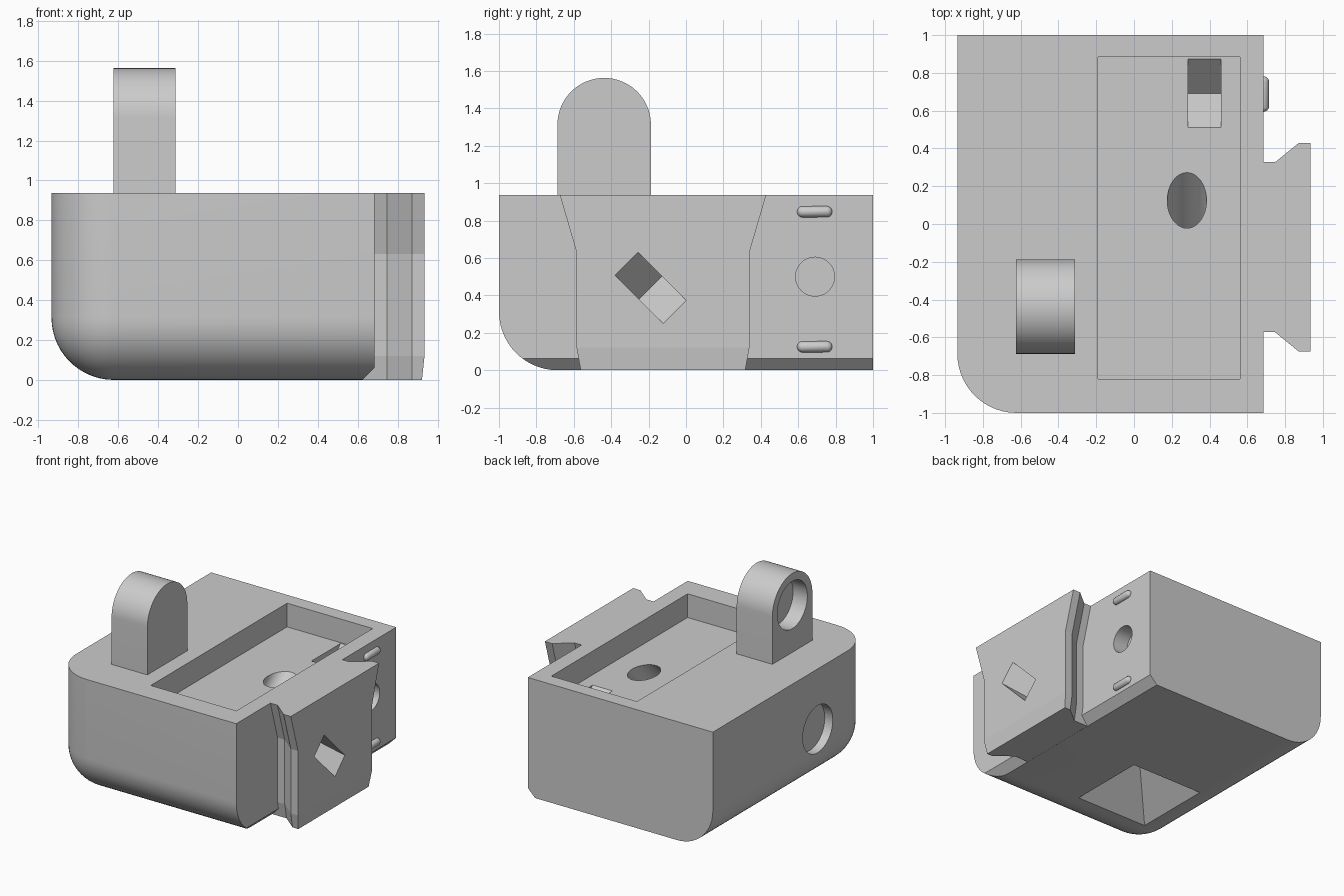
import bpy, bmesh
from math import pi, sin, cos, radians
from mathutils import Matrix, Vector

if "Cube" in bpy.data.objects:
    bpy.data.objects.remove(bpy.data.objects["Cube"], do_unlink=True)

grey = bpy.data.materials.new("plain_grey")
grey.use_nodes = True
grey.diffuse_color = (0.6, 0.6, 0.6, 1)
grey.node_tree.nodes["Principled BSDF"].inputs["Base Color"].default_value = (0.6, 0.6, 0.6, 1)


def to_object(name, bm):
    bmesh.ops.recalc_face_normals(bm, faces=bm.faces)
    mesh = bpy.data.meshes.new(name)
    bm.to_mesh(mesh)
    bm.free()
    mesh.materials.append(grey)
    obj = bpy.data.objects.new(name, mesh)
    bpy.context.collection.objects.link(obj)
    return obj


def box_mesh(lo, hi):
    lo, hi = Vector(lo), Vector(hi)
    bm = bmesh.new()
    bmesh.ops.create_cube(bm, size=1, matrix=Matrix.Translation((lo + hi) / 2) @ Matrix.Diagonal((*(hi - lo), 1)))
    return bm


def cylinder(name, matrix, radius, depth, top=None):
    bm = bmesh.new()
    bmesh.ops.create_cone(bm, cap_ends=True, segments=48, radius1=radius,
                          radius2=radius if top is None else top, depth=depth, matrix=matrix)
    return to_object(name, bm)


def loft(name, rings):
    bm = bmesh.new()
    loops = [[bm.verts.new(p) for p in ring] for ring in rings]
    n = len(loops[0])
    for a, b in zip(loops, loops[1:]):
        for i in range(n):
            bm.faces.new((a[i], a[(i + 1) % n], b[(i + 1) % n], b[i]))
    bm.faces.new(loops[0])
    bm.faces.new(loops[-1])
    return to_object(name, bm)


def cut(obj, *cutters):
    bpy.context.view_layer.objects.active = obj
    for c in cutters:
        mod = obj.modifiers.new("cut", "BOOLEAN")
        mod.operation, mod.solver, mod.object = "DIFFERENCE", "EXACT", c
        bpy.ops.object.modifier_apply(modifier=mod.name)
        bpy.data.objects.remove(c, do_unlink=True)


def smooth(obj):
    obj.data.shade_smooth()
    obj.data.set_sharp_from_angle(angle=radians(25))


def side_hole(x, y, z, radius, depth):
    # straight round hole along x, centred on the wall it pierces
    return cylinder("hole_cutter", Matrix.Translation((x, y, z)) @ Matrix.Rotation(pi / 2, 4, "Y"),
                    radius, 2 * depth)


def groove(matrix):
    # box standing on its edge, leaving a V-shaped notch
    bm = box_mesh((-0.087, -0.129, -0.129), (0.087, 0.129, 0.129))
    bmesh.ops.transform(bm, matrix=matrix @ Matrix.Rotation(pi / 4, 4, "X"), verts=bm.verts)
    return to_object("groove_cutter", bm)


# Body: block with three rounded edges meeting at one corner
X0, X1, H, R = -0.935, 0.685, 0.9375, 0.3125
bm = box_mesh((X0, -1, 0), (X1, 1, H))


def on_edge(e):
    m = (e.verts[0].co + e.verts[1].co) / 2
    left, front, low = m.x < X0 + 0.01, m.y < -0.99, m.z < 0.01
    return left + front + low == 2


bmesh.ops.bevel(bm, geom=[e for e in bm.edges if on_edge(e)], offset=R, segments=14,
                profile=0.5, affect="EDGES")
# Chamfer along the lower edge beside the rail
res = bmesh.ops.bisect_plane(bm, geom=bm.verts[:] + bm.edges[:] + bm.faces[:],
                             plane_co=(X1, 0, 0.063), plane_no=(1, 0, -1), clear_outer=True)
bmesh.ops.holes_fill(bm, edges=[e for e in bm.edges if e.is_boundary], sides=0)
body = to_object("body", bm)

# Recesses in the body
FLOOR = 0.75
pocket = to_object("pocket_cutter", box_mesh((-0.19, -0.82, FLOOR), (0.56, 0.885, 1.2)))
slant = cylinder("slant_cutter", Matrix.Translation((0.28, 0.125, FLOOR)) @ Matrix.Rotation(-pi / 4, 4, "X"),
                 0.104, 0.7)
bm = bmesh.new()
c = -R
bmesh.ops.create_cone(bm, cap_ends=True, segments=4, radius1=R * 2 ** 0.5 * 1.1, radius2=0, depth=R * 1.1,
                      matrix=Matrix.Translation((c, c, R * 0.45)) @ Matrix.Rotation(pi / 4, 4, "Z"))
pit = to_object("pit_cutter", bm)
cut(body, pocket, slant, pit,
    groove(Matrix.Translation((0.373, 0.692, FLOOR))),
    side_hole(X1, 0.69, 0.5, 0.104, 0.125),
    side_hole(X0, -0.3125, 0.46, 0.1875, 0.07))
smooth(body)

# Upright lug with a blind round hole
Y, Z, W = -0.4375, 1.3125, 0.25
arch = [(Y + W * cos(pi * i / 32), Z + W * sin(pi * i / 32)) for i in range(33)]
arch += [(Y - W, H - 0.03), (Y + W, H - 0.03)]
lug = loft("upright_lug", [[(x, y, z) for y, z in arch] for x in (-0.625, -0.3125)])
cut(lug, side_hole(-0.625, Y, Z, 0.1875, 0.125))
smooth(lug)


# Dovetail rail, narrowing below its flared top
def rail_ring(z, inset, x_out):
    half = [(0.623, 0.45), (0.747, 0.45), (0.872, 0.552), (x_out, 0.552)]
    pts = [(x, -w + inset) for x, w in half] + [(x, w - inset) for x, w in reversed(half)]
    return [(x, y - 0.123, z) for x, y in pts]


rail = loft("dovetail_rail", [rail_ring(0, 0.112, 0.922), rail_ring(0.12, 0.09, 0.935),
                              rail_ring(0.63, 0.09, 0.935), rail_ring(H, 0, 0.935)])
face_turn = Matrix.Rotation(pi / 2, 4, "Y") @ Matrix.Rotation(-pi / 4, 4, "Z")
# Notch running diagonally across the rail face
direction = Vector((0, 1, 1)).normalized()
across = Vector((0, -1, 1)).normalized()
frame = Matrix((direction, across, direction.cross(across))).transposed().to_4x4()
cut(rail, groove(Matrix.Translation((0.935, -0.19, 0.44)) @ frame))

# Two rounded locating ribs on the side
for name, z in (("lower_rib", 0.125), ("upper_rib", 0.847)):
    bm = bmesh.new()
    bmesh.ops.create_uvsphere(bm, u_segments=24, v_segments=12, radius=0.03,
                              matrix=Matrix.Rotation(pi / 2, 4, "X"))
    for v in bm.verts:
        v.co.y += 0.064 if v.co.y > 0 else -0.064
    bmesh.ops.translate(bm, verts=bm.verts, vec=(X1, 0.688, z))
    rib = to_object(name, bm)
    smooth(rib)
